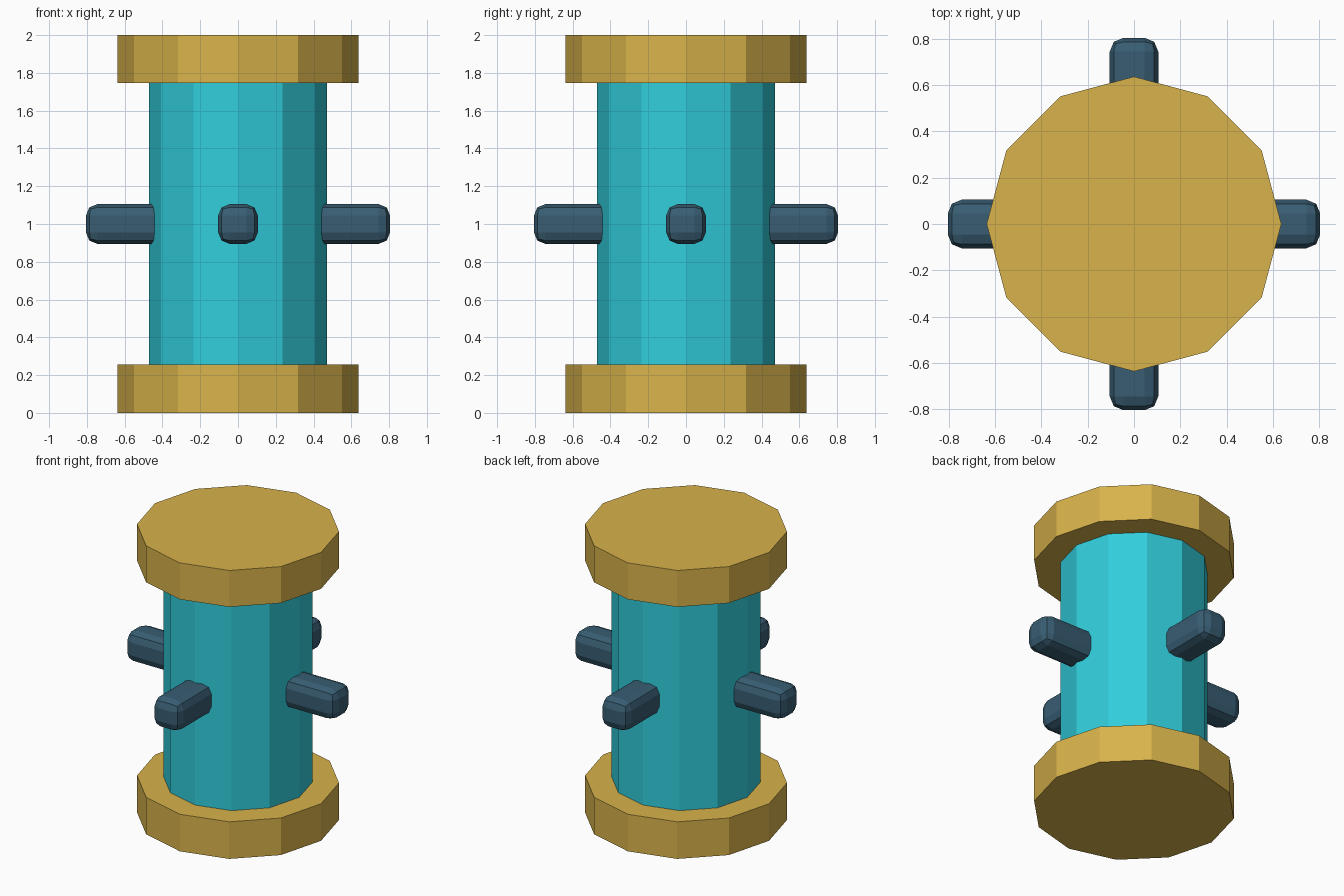
import bpy
from math import pi

cube = bpy.data.objects.get("Cube")
if cube:
    bpy.data.objects.remove(cube, do_unlink=True)


def make_material(name, rgb):
    mat = bpy.data.materials.new(name)
    mat.use_nodes = True
    color = (*rgb, 1.0)
    mat.diffuse_color = color
    mat.node_tree.nodes["Principled BSDF"].inputs["Base Color"].default_value = color
    return mat


gold = make_material("gold", (0.69, 0.45, 0.07))
cyan = make_material("cyan", (0.03, 0.61, 0.71))
slate = make_material("slate blue", (0.04, 0.11, 0.17))


def drum(name, radius, bottom, top, mat):
    """Flat-sided twelve-sided cylinder with corners on the axes."""
    bpy.ops.mesh.primitive_cylinder_add(
        vertices=12, radius=radius, depth=top - bottom,
        location=(0, 0, (bottom + top) / 2))
    obj = bpy.context.object
    obj.name = name
    obj.data.materials.append(mat)


def crossbar(name, angle):
    """Rounded square bar running right through the column."""
    bpy.ops.mesh.primitive_cube_add(size=1, location=(0, 0, 1), rotation=(0, 0, angle))
    obj = bpy.context.object
    obj.name = name
    obj.scale = (1.61, 0.21, 0.21)
    bpy.ops.object.transform_apply(location=False, rotation=True, scale=True)
    obj.data.materials.append(slate)
    bevel = obj.modifiers.new("rounded edges", "BEVEL")
    bevel.width = 0.06
    bevel.segments = 2


# Column between two wide end caps
drum("column", 0.47, 0.25, 1.76, cyan)
drum("bottom_cap", 0.637, 0, 0.257, gold)
drum("top_cap", 0.637, 1.747, 2, gold)

# Two crossed bars make the four pegs
crossbar("side_crossbar", 0)
crossbar("front_back_crossbar", pi / 2)
